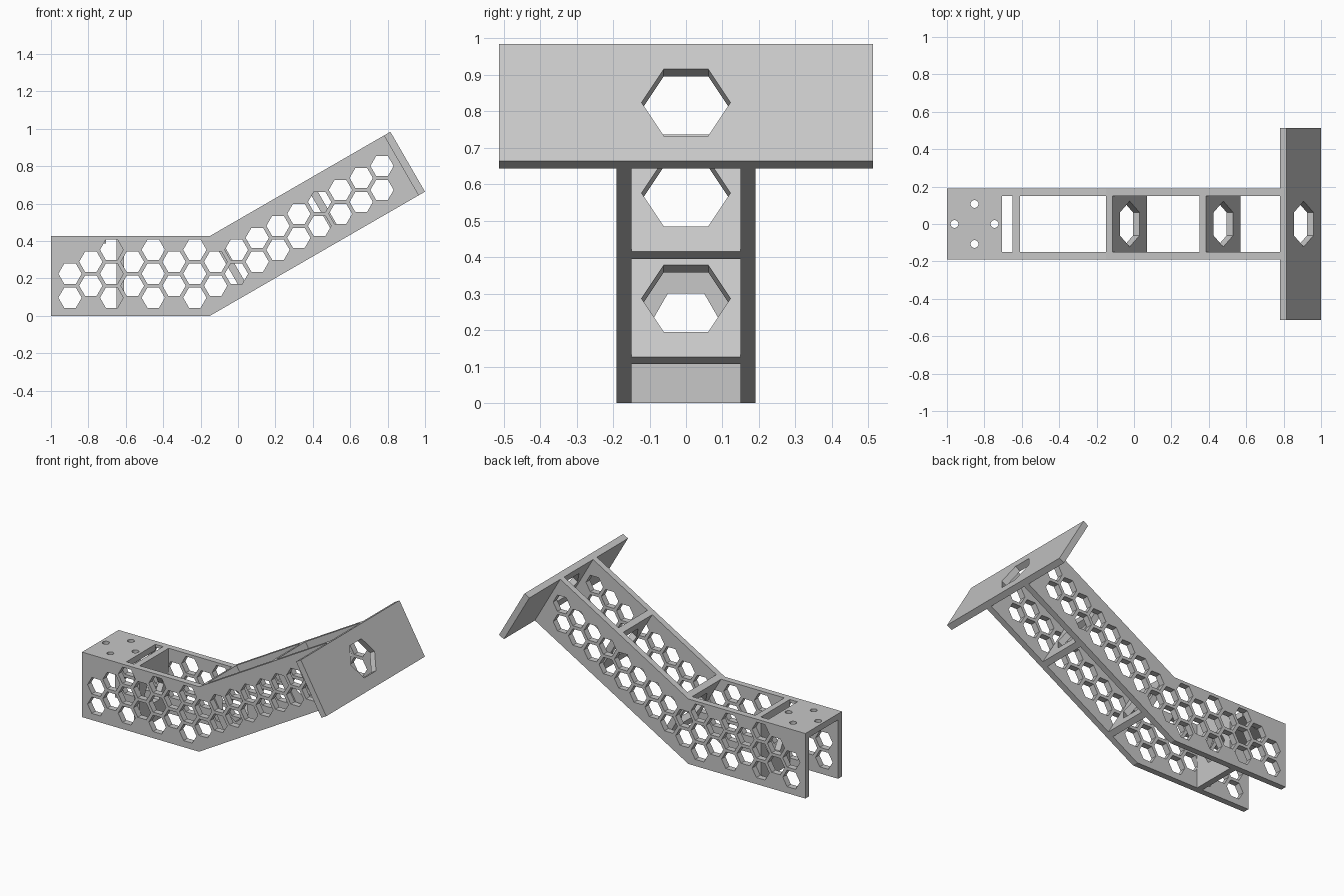
import bpy
import bmesh
from math import cos, sin, radians, pi
from mathutils import Matrix, Vector

if "Cube" in bpy.data.objects:
    bpy.data.objects.remove(bpy.data.objects["Cube"], do_unlink=True)

grey = bpy.data.materials.new("plain grey")
grey.use_nodes = True
colour = (0.57, 0.57, 0.57, 1)
grey.diffuse_color = colour
grey.node_tree.nodes["Principled BSDF"].inputs["Base Color"].default_value = colour

HEIGHT = 0.427            # height of the base section
THICK = 0.04              # thickness of every panel
INNER = 0.15              # half gap between the side panels
TILT = radians(30)        # slope of the arm
BEND_X = -0.15
ARM = 1.074               # length of the sloped section
SPAN = HEIGHT * cos(TILT) # depth of the arm across its slope


def ring(x, y, radius, sides=6):
    return [(x + radius * cos(2 * pi * i / sides), y + radius * sin(2 * pi * i / sides))
            for i in range(sides)]


def rect(w, h):
    return [(-w / 2, -h / 2), (w / 2, -h / 2), (w / 2, h / 2), (-w / 2, h / 2)]


def panel(name, loops, matrix):
    """Flat panel: first loop is the outline, the others are holes."""
    curve = bpy.data.curves.new(name, 'CURVE')
    curve.dimensions = '2D'
    curve.fill_mode = 'BOTH'
    curve.extrude = THICK / 2
    for loop in loops:
        spline = curve.splines.new('POLY')
        spline.points.add(len(loop) - 1)
        for point, (x, y) in zip(spline.points, loop):
            point.co = (x, y, 0, 1)
        spline.use_cyclic_u = True
        spline.use_smooth = False
    temp = bpy.data.objects.new(name + " outline", curve)
    bpy.context.collection.objects.link(temp)
    bpy.context.view_layer.update()
    graph = bpy.context.evaluated_depsgraph_get()
    mesh = bpy.data.meshes.new_from_object(temp.evaluated_get(graph))
    bpy.data.objects.remove(temp, do_unlink=True)
    bm = bmesh.new()
    bm.from_mesh(mesh)
    bmesh.ops.remove_doubles(bm, verts=bm.verts, dist=0.0002)
    bmesh.ops.recalc_face_normals(bm, faces=bm.faces)
    for face in bm.faces:
        face.smooth = False
        face.material_index = 0
    bm.to_mesh(mesh)
    bm.free()
    mesh.name = name
    mesh.materials.clear()
    mesh.materials.append(grey)
    obj = bpy.data.objects.new(name, mesh)
    obj.matrix_world = matrix
    bpy.context.collection.objects.link(obj)
    return obj


def cross_frame(angle, centre):
    """Panel width runs along y; its normal is tilted up by the angle."""
    up = Vector((-sin(angle), 0, cos(angle)))
    normal = Vector((cos(angle), 0, sin(angle)))
    rot = Matrix((Vector((0, 1, 0)), up, normal)).transposed().to_4x4()
    return Matrix.Translation(centre) @ rot


def arm_point(distance):
    """Centre of a cross panel starting this far along the arm's top edge."""
    d = distance + THICK / 2
    return Vector((BEND_X + d * cos(TILT) + SPAN / 2 * sin(TILT), 0,
                   HEIGHT + d * sin(TILT) - SPAN / 2 * cos(TILT)))


# Bent side panels with a honeycomb of holes
tip_x, tip_z = BEND_X + ARM * cos(TILT), HEIGHT + ARM * sin(TILT)
side = [(-1, 0), (BEND_X, 0),
        (tip_x + SPAN * sin(TILT), tip_z - SPAN * cos(TILT)),
        (tip_x, tip_z), (BEND_X, HEIGHT), (-1, HEIGHT)]
PITCH = 0.128
cells = [side]
for col in range(16):
    if col >= 8:
        start, count = 0.225 + (col - 8) * PITCH / 2, 2
    elif col % 2:
        start, count = 0.161, 2
    else:
        start, count = 0.097, 2 if col == 0 else 3
    for row in range(count):
        cells.append(ring(-0.898 + 0.1112 * col, start + row * PITCH, 0.0622))
for name, sign in (("right_side_panel", -1), ("left_side_panel", 1)):
    place = Matrix.Translation((0, sign * (INNER + THICK / 2), 0))
    panel(name, cells, place @ Matrix.Rotation(pi / 2, 4, 'X'))

# Cross walls and wide end plate of the arm
big_hex = ring(0, 0, 0.122)
for name, distance, width in (("lower_arm_wall", 0, 2 * INNER),
                              ("upper_arm_wall", 0.578, 2 * INNER),
                              ("end_plate", ARM, 1.024)):
    panel(name, [rect(width, SPAN), big_hex], cross_frame(TILT, arm_point(distance)))

# Upright wall in the base
panel("base_wall", [rect(2 * INNER, HEIGHT), ring(0, 0, 0.1)],
      cross_frame(0, (-0.629, 0, HEIGHT / 2)))

# Mounting plate with four screw holes
LENGTH = 0.295
holes = [ring(x, y, 0.021, 24) for x, y in ring(0, 0, 0.107, 4)]
panel("mounting_plate", [rect(2 * INNER, LENGTH)] + holes,
      cross_frame(-pi / 2, (-1 + LENGTH / 2, 0, HEIGHT - THICK / 2)))
